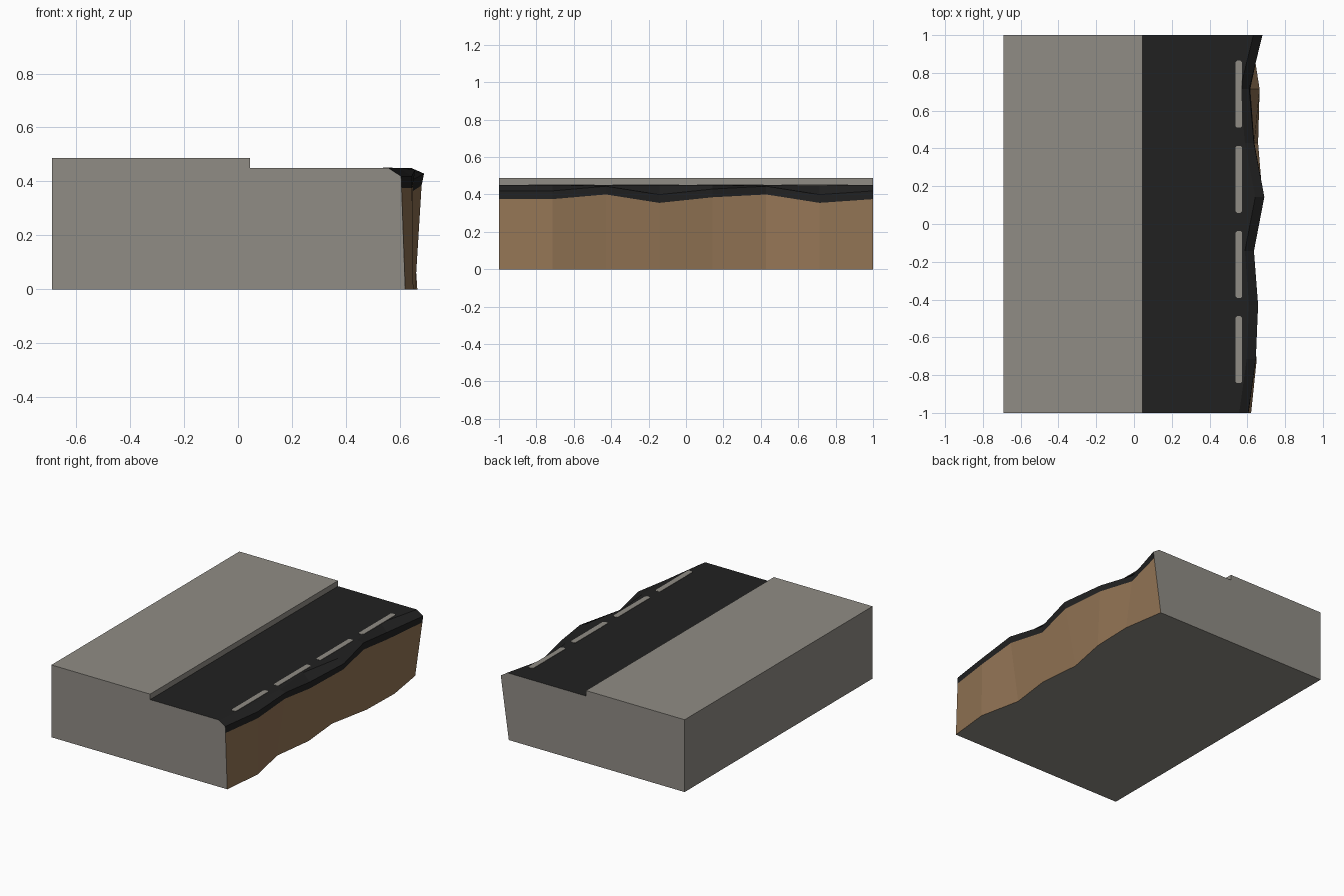
import bpy, bmesh, math

if "Cube" in bpy.data.objects:
    bpy.data.objects.remove(bpy.data.objects["Cube"])


def material(name, rgb):
    m = bpy.data.materials.new(name)
    m.diffuse_color = (*rgb, 1)
    m.use_nodes = True
    m.node_tree.nodes["Principled BSDF"].inputs["Base Color"].default_value = m.diffuse_color
    return m


concrete = material("concrete grey", (0.28, 0.265, 0.235))
asphalt = material("asphalt black", (0.0152, 0.0152, 0.0152))
soil = material("soil brown", (0.29, 0.175, 0.09))


def finish(bm, name, mats):
    bmesh.ops.recalc_face_normals(bm, faces=bm.faces)
    mesh = bpy.data.meshes.new(name)
    bm.to_mesh(mesh)
    bm.free()
    for m in mats:
        mesh.materials.append(m)
    ob = bpy.data.objects.new(name, mesh)
    bpy.context.collection.objects.link(ob)
    return ob


# Broken edge at eight evenly spaced stations, front to back:
# lip x, foot x, underside height of the asphalt layer
EDGE = [
    (0.605, 0.62, 0.375), (0.645, 0.65, 0.375),
    (0.657, 0.59, 0.40), (0.635, 0.627, 0.355),
    (0.69, 0.60, 0.385), (0.635, 0.657, 0.40),
    (0.61, 0.665, 0.355), (0.68, 0.62, 0.375),
]
LEFT, KERB, ROAD_Z, WALK_Z = -0.69, 0.045, 0.45, 0.487

# Street block: one profile per station, lofted along y
bm = bmesh.new()
rings = []
for i, (lip, foot, under) in enumerate(EDGE):
    y = -1 + 2 * i / (len(EDGE) - 1)
    lip_z = under + 0.044
    under_x = lip + (foot - lip) * (lip_z - under) / lip_z
    profile = [(LEFT, 0), (LEFT, WALK_Z), (KERB, WALK_Z), (KERB, ROAD_Z),
               (lip - 0.048, ROAD_Z), (lip, lip_z), (under_x, under), (foot, 0)]
    rings.append([bm.verts.new((x, y, z)) for x, z in profile])

# Material of each strip round the profile: side, pavement, kerb,
# road, bevel, asphalt edge, soil, base
STRIPS = [0, 0, 0, 1, 1, 1, 2, 0]
n = len(STRIPS)
for a, b in zip(rings, rings[1:]):
    for j, mat in enumerate(STRIPS):
        k = (j + 1) % n
        bm.faces.new((a[j], a[k], b[k], b[j])).material_index = mat
bm.faces.new(rings[0])
bm.faces.new(rings[-1])
finish(bm, "street_block", [concrete, asphalt, soil])


# Lane dashes: thin plates with clipped corners
def dash(name, x0, x1, y0, y1):
    c = 0.009
    pts = [(x0 + c, y0), (x1 - c, y0), (x1, y0 + c), (x1, y1 - c),
           (x1 - c, y1), (x0 + c, y1), (x0, y1 - c), (x0, y0 + c)]
    bm = bmesh.new()
    f = bm.faces.new([bm.verts.new((x, y, ROAD_Z - 0.001)) for x, y in pts])
    ext = bmesh.ops.extrude_face_region(bm, geom=[f])
    top = [v for v in ext["geom"] if isinstance(v, bmesh.types.BMVert)]
    bmesh.ops.translate(bm, verts=top, vec=(0, 0, 0.003))
    finish(bm, name, [concrete])


for i in range(4):
    y0 = -0.843 + 0.451 * i
    dash(f"lane_dash_{i + 1}", 0.537, 0.573, y0, y0 + 0.355)
